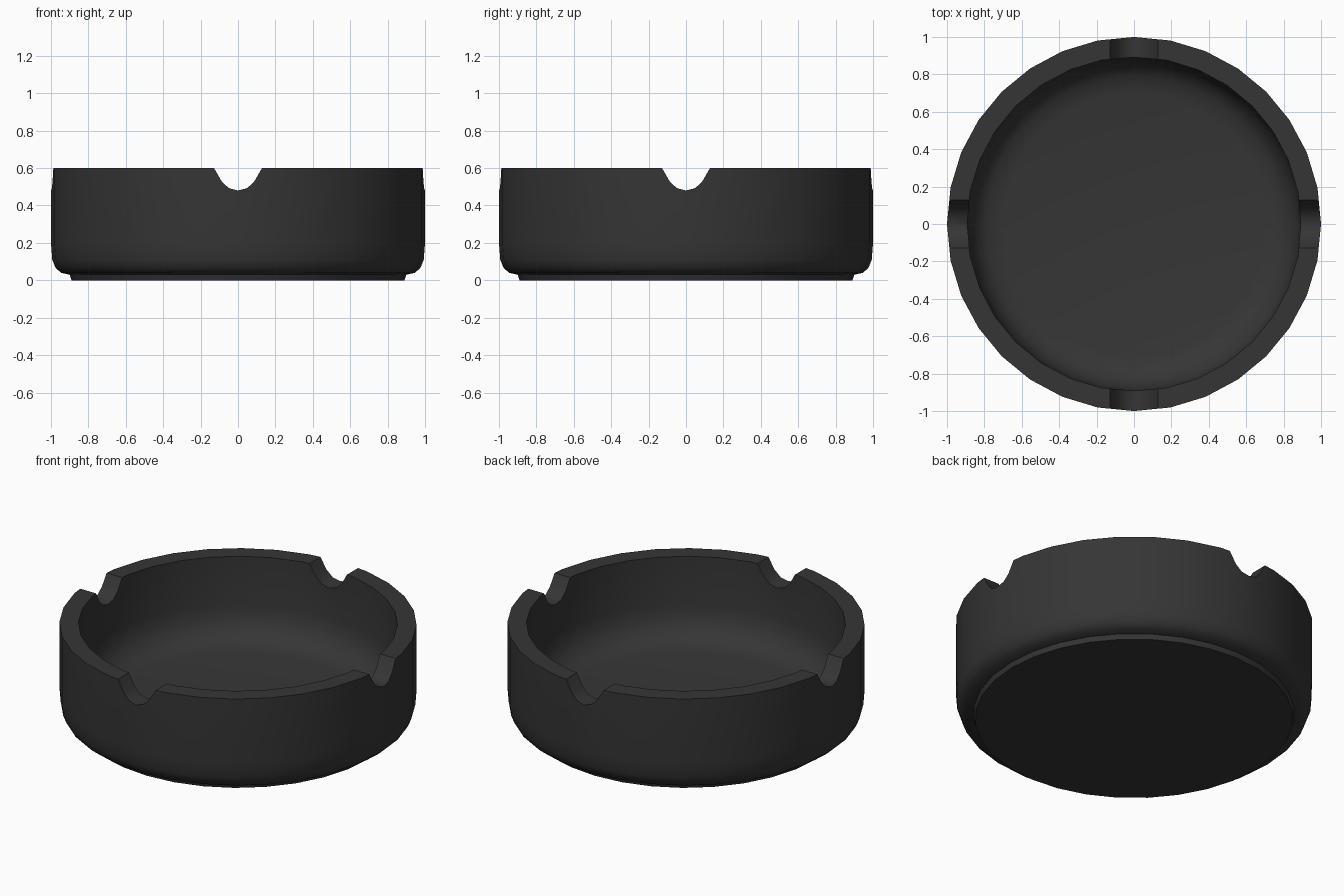
import bpy, bmesh, math

if "Cube" in bpy.data.objects:
    bpy.data.objects.remove(bpy.data.objects["Cube"])

black = bpy.data.materials.new("matte black")
black.diffuse_color = (0.036, 0.036, 0.036, 1)
black.use_nodes = True
black.node_tree.nodes["Principled BSDF"].inputs["Base Color"].default_value = black.diffuse_color


def make_object(name, bm):
    bmesh.ops.recalc_face_normals(bm, faces=bm.faces)
    mesh = bpy.data.meshes.new(name)
    bm.to_mesh(mesh)
    bm.free()
    obj = bpy.data.objects.new(name, mesh)
    bpy.context.collection.objects.link(obj)
    mesh.materials.append(black)
    return obj


# bowl: lathed profile from the foot, up the outer wall, over the rim, to the floor
SIDES = 32
profile = [(0.89, 0), (0.90, 0.03), (0.945, 0.04), (0.975, 0.065), (0.993, 0.11),
           (1.0, 0.2), (1.0, 0.6), (0.893, 0.6), (0.89, 0.3), (0.875, 0.22),
           (0.84, 0.16), (0.79, 0.12), (0.70, 0.1)]
bm = bmesh.new()
rings = []
for r, z in profile:
    rings.append([bm.verts.new((r * math.cos(2 * math.pi * i / SIDES),
                                r * math.sin(2 * math.pi * i / SIDES), z))
                  for i in range(SIDES)])
for a, b in zip(rings, rings[1:]):
    for i in range(SIDES):
        j = (i + 1) % SIDES
        bm.faces.new((a[i], a[j], b[j], b[i]))
bm.faces.new(rings[0])
bm.faces.new(rings[-1])
bowl = make_object("ashtray_bowl", bm)

# rest notches: one rounded, flared channel along each axis
half = [(0.168, 0.66), (0.128, 0.6), (0.088, 0.53), (0.05, 0.493)]
outline = half + [(0, 0.48)] + [(-x, z) for x, z in reversed(half)]
for k in range(2):
    bm = bmesh.new()
    ends = []
    for d in (-1.3, 1.3):
        ends.append([bm.verts.new((x, d, z) if k == 0 else (d, x, z)) for x, z in outline])
    n = len(outline)
    for i in range(n):
        j = (i + 1) % n
        bm.faces.new((ends[0][i], ends[0][j], ends[1][j], ends[1][i]))
    for e in ends:
        bm.faces.new(e)
    cutter = make_object("notch_cutter_%d" % k, bm)
    cutter.hide_render = True
    cutter.hide_set(True)
    mod = bowl.modifiers.new("notch", 'BOOLEAN')
    mod.operation = 'DIFFERENCE'
    mod.solver = 'EXACT'
    mod.object = cutter

# apply the cuts, then smooth with crisp edges
bpy.context.view_layer.objects.active = bowl
bowl.select_set(True)
for m in list(bowl.modifiers):
    bpy.ops.object.modifier_apply(modifier=m.name)
for o in [o for o in bpy.data.objects if o is not bowl]:
    bpy.data.objects.remove(o)
bpy.ops.object.shade_smooth_by_angle(angle=math.radians(35))
